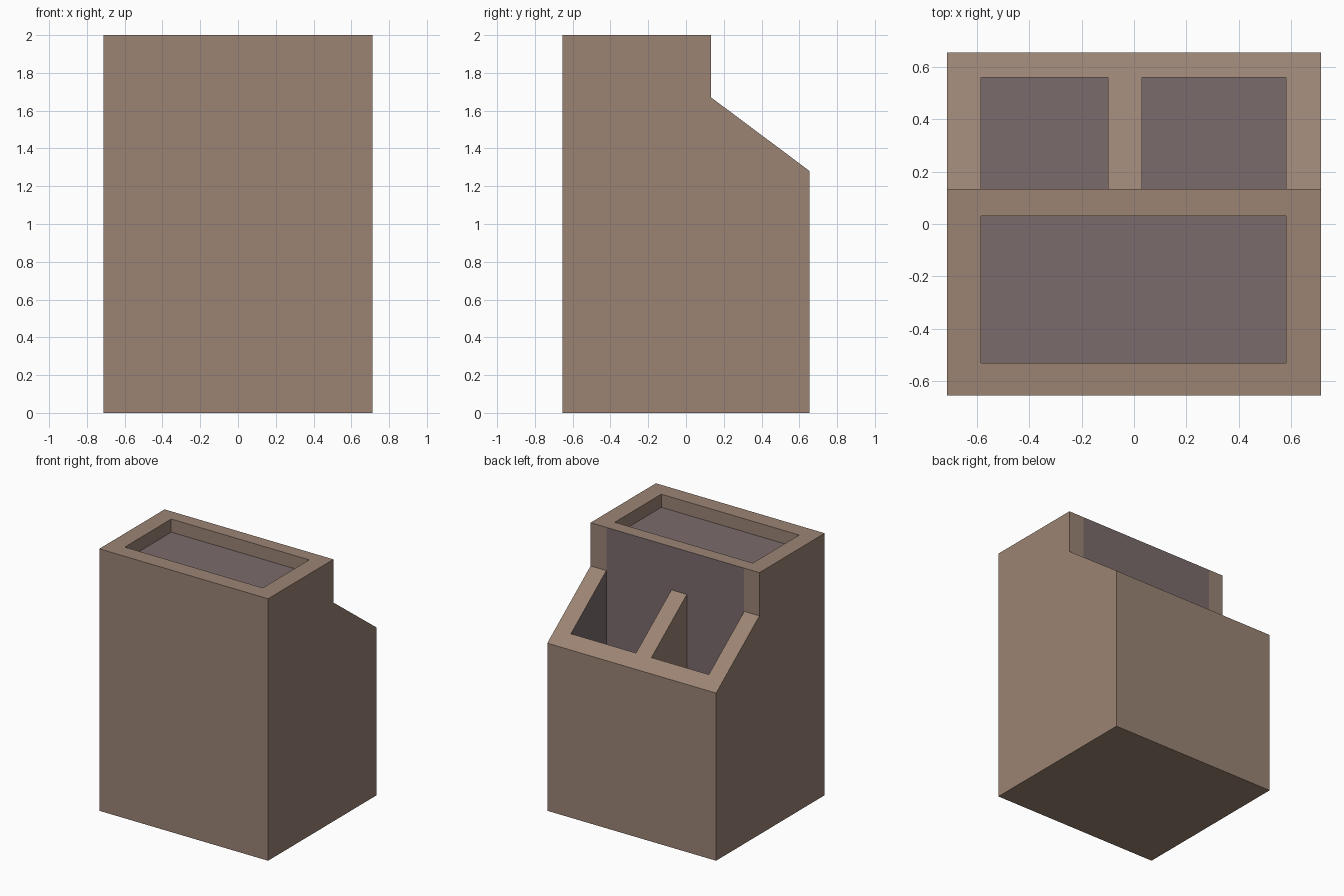
import bpy, bmesh

if "Cube" in bpy.data.objects:
    bpy.data.objects.remove(bpy.data.objects["Cube"])

# Grid lines of the plan and the main heights
XS = [-0.713, -0.585, -0.10, 0.03, 0.58, 0.713]
YS = [-0.655, -0.53, 0.03, 0.133, 0.56, 0.655]
TOP, TRAY, STEP, BACK, POCKET = 2.0, 1.9, 1.67, 1.28, 0.9
STEP_Y = YS[3]


def height(i, j, y):
    """Top height of plan cell (i, j) at depth y; outside the body it is 0."""
    if not (0 <= i < 5 and 0 <= j < 5):
        return 0.0
    if j < 3:
        return TRAY if j == 1 and 1 <= i <= 3 else TOP
    if j == 3 and i in (1, 3):
        return POCKET
    t = (y - STEP_Y) / (YS[5] - STEP_Y)
    return STEP + (BACK - STEP) * t


bm = bmesh.new()


def face(points, mat=0):
    f = bm.faces.new([bm.verts.new(p) for p in points])
    f.material_index = mat


def wall(p, q, a, b, mat):
    """Vertical wall on edge p-q between cells a and b, split at the step."""
    ends = [sorted((height(*a, e[1]), height(*b, e[1]))) for e in (p, q)]
    (l0, h0), (l1, h1) = ends
    if h0 - l0 < 1e-5 and h1 - l1 < 1e-5:
        return
    cuts = [(l0, l1), (h0, h1)]
    if max(l0, l1) < STEP - 1e-4 and min(h0, h1) > STEP + 1e-4:
        cuts.insert(1, (STEP, STEP))
    for (s0, s1), (e0, e1) in zip(cuts, cuts[1:]):
        face([(*p, s0), (*q, s1), (*q, e1), (*p, e0)], mat)


# Tops and underside; tray and pocket floors take the lining colour
for i in range(5):
    for j in range(5):
        x0, x1, y0, y1 = XS[i], XS[i + 1], YS[j], YS[j + 1]
        h0, h1 = height(i, j, y0), height(i, j, y1)
        lined = h0 in (TRAY, POCKET)
        face([(x0, y0, h0), (x1, y0, h0), (x1, y1, h1), (x0, y1, h1)], int(lined))
        face([(x0, y0, 0), (x0, y1, 0), (x1, y1, 0), (x1, y0, 0)])

# Walls; the pocket walls are lined, the divider is not
for i in range(6):
    for j in range(5):
        wall((XS[i], YS[j]), (XS[i], YS[j + 1]), (i - 1, j), (i, j),
             int(j == 3 and i in (1, 4)))
for j in range(6):
    for i in range(5):
        lined = (j == 3 and 1 <= i <= 3) or (j == 4 and i in (1, 3))
        wall((XS[i], YS[j]), (XS[i + 1], YS[j]), (i, j - 1), (i, j), int(lined))

# Weld and merge flat areas
bmesh.ops.remove_doubles(bm, verts=bm.verts, dist=1e-4)
bmesh.ops.recalc_face_normals(bm, faces=bm.faces)
bmesh.ops.dissolve_limit(bm, angle_limit=0.01, verts=bm.verts, edges=bm.edges,
                         delimit={'MATERIAL'})

mesh = bpy.data.meshes.new("stepped_cabinet")
bm.to_mesh(mesh)
bm.free()
for name, colour in (("warm_brown", (0.328, 0.231, 0.174, 1)),
                     ("grey_mauve", (0.195, 0.147, 0.150, 1))):
    m = bpy.data.materials.new(name)
    m.diffuse_color = colour
    m.use_nodes = True
    m.node_tree.nodes["Principled BSDF"].inputs["Base Color"].default_value = m.diffuse_color
    mesh.materials.append(m)
bpy.context.collection.objects.link(bpy.data.objects.new("stepped_cabinet", mesh))
